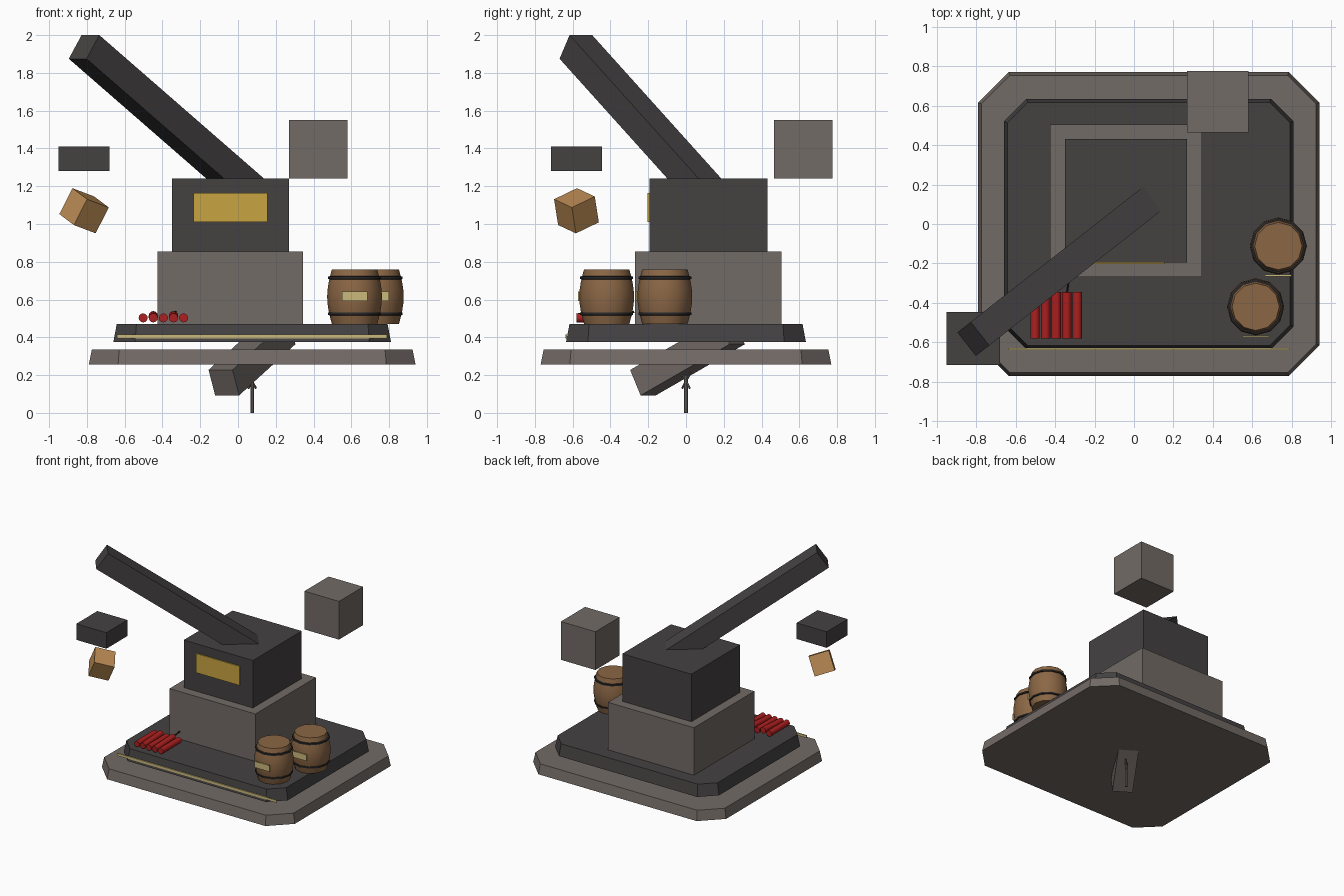
import bpy, bmesh, math
from mathutils import Matrix, Vector

if "Cube" in bpy.data.objects:
    bpy.data.objects.remove(bpy.data.objects["Cube"])


def material(name, r, g, b):
    m = bpy.data.materials.new(name)
    m.use_nodes = True
    m.diffuse_color = (r, g, b, 1)
    m.node_tree.nodes["Principled BSDF"].inputs["Base Color"].default_value = (r, g, b, 1)
    return m


STONE = material("warm grey stone", 0.17, 0.145, 0.132)
DARK = material("dark grey stone", 0.058, 0.053, 0.053)
WOOD = material("barrel wood", 0.26, 0.135, 0.06)
IRON = material("black iron", 0.022, 0.022, 0.024)
TAN = material("light wood", 0.5, 0.26, 0.09)
GOLD = material("gold", 0.58, 0.37, 0.055)
PALE = material("pale yellow", 0.6, 0.49, 0.2)
RED = material("red", 0.42, 0.014, 0.014)


def finish(bm, name, mat, smooth=False):
    bmesh.ops.recalc_face_normals(bm, faces=bm.faces[:])
    mesh = bpy.data.meshes.new(name)
    bm.to_mesh(mesh)
    bm.free()
    mesh.materials.append(mat)
    obj = bpy.data.objects.new(name, mesh)
    bpy.context.collection.objects.link(obj)
    if smooth:
        bpy.ops.object.select_all(action="DESELECT")
        obj.select_set(True)
        bpy.context.view_layer.objects.active = obj
        bpy.ops.object.shade_smooth_by_angle(angle=math.radians(40))
    return obj


def block(name, mat, center, size, rot=Matrix()):
    bm = bmesh.new()
    m = Matrix.Translation(center) @ rot @ Matrix.Diagonal((*size, 1))
    bmesh.ops.create_cube(bm, size=1, matrix=m)
    return finish(bm, name, mat)


def slab(name, mat, cx, hx, hy, cut, z0, z1, inset):
    """Eight-sided slab whose sides lean in towards the top."""
    bm = bmesh.new()
    rings = []
    for z, d in ((z0, 0), (z1, inset)):
        a, b, c = hx - d, hy - d, cut - d * 0.6
        pts = [(a, b - c), (a - c, b), (c - a, b), (-a, b - c),
               (-a, c - b), (c - a, -b), (a - c, -b), (a, c - b)]
        rings.append([bm.verts.new((cx + x, y, z)) for x, y in pts])
    low, top = rings
    bm.faces.new(low)
    bm.faces.new(top)
    for i in range(8):
        j = (i + 1) % 8
        bm.faces.new((low[i], low[j], top[j], top[i]))
    return finish(bm, name, mat)


def rod(name, mat, start, end, radius, sides=8):
    a, b = Vector(start), Vector(end)
    turn = (b - a).to_track_quat("Z", "Y").to_matrix().to_4x4()
    bm = bmesh.new()
    bmesh.ops.create_cone(bm, cap_ends=True, segments=sides, radius1=radius, radius2=radius,
                          depth=(b - a).length, matrix=Matrix.Translation((a + b) / 2) @ turn)
    return finish(bm, name, mat, True)


def beam(name, mat, end, direction, length, width):
    """Square beam from an end centre, with two faces kept level."""
    d = Vector(direction).normalized()
    side = d.cross(Vector((0, 0, 1))).normalized()
    rot = Matrix((d, side, d.cross(side))).transposed().to_4x4()
    return block(name, mat, Vector(end) + d * length / 2, (length, width, width), rot)


def lathe(name, mat, x, y, profile, sides=12):
    """Turn a closed or capped profile of (radius, height) about a vertical axis."""
    bm = bmesh.new()
    rings = []
    for r, z in profile:
        rings.append([bm.verts.new((x + r * math.cos(i * math.tau / sides),
                                    y + r * math.sin(i * math.tau / sides), z))
                      for i in range(sides)])
    for low, up in zip(rings, rings[1:]):
        for i in range(sides):
            j = (i + 1) % sides
            bm.faces.new((low[i], low[j], up[j], up[i]))
    bm.faces.new(rings[0])
    bm.faces.new(rings[-1])
    return finish(bm, name, mat, True)


# Stepped base
slab("base_slab", STONE, 0.075, 0.865, 0.77, 0.155, 0.255, 0.335, 0.016)
slab("upper_slab", DARK, 0.075, 0.735, 0.635, 0.115, 0.375, 0.47, 0.018)
block("front_trim", PALE, (0.075, -0.634, 0.405), (1.43, 0.008, 0.02))

# Pedestal, head block and its plate
block("pedestal", STONE, (-0.04, 0.118, 0.6625), (0.77, 0.775, 0.385))
block("head_block", DARK, (-0.04, 0.118, 1.0475), (0.62, 0.625, 0.385))
block("name_plate", GOLD, (-0.04, -0.199, 1.0875), (0.39, 0.009, 0.155))

# Leaning beams above and below
beam("upper_beam", DARK, (-0.815, -0.583, 1.9375), (1.148, 0.9, -1), 1.5, 0.152)
beam("lower_beam", STONE, (-0.075, -0.228, 0.16), (1.1, 1.74, 1), 0.62, 0.15)

# Small forked stake under the base
rod("stake", STONE, (0.075, 0, 0), (0.075, 0, 0.2), 0.01)
for s in (-1, 1):
    rod("stake_prong", STONE, (0.075 - s * 0.02, -s * 0.02, 0.13),
        (0.075 + s * 0.025, s * 0.025, 0.215), 0.006, 6)

# Floating blocks
block("floating_stone_cube", STONE, (0.425, 0.62, 1.395), (0.31, 0.31, 0.31))
block("floating_dark_block", DARK, (-0.815, -0.58, 1.345), (0.27, 0.27, 0.13))
e1 = Vector((21, 17.2, -8)).normalized()
e2 = Vector((-13.5, 4.4, -27))
e2 = (e2 - e1 * e2.dot(e1)).normalized()
tilt = Matrix((e1, e2, e1.cross(e2))).transposed().to_4x4()
block("floating_crate", TAN, (-0.815, -0.58, 1.07), (0.155, 0.155, 0.155), tilt)

# Barrels with hoops and labels
for x, y in ((0.617, -0.42), (0.732, -0.112)):
    body = [(0.12 + 0.025 * math.sin(math.pi * i / 8), 0.47 + 0.29 * i / 8) for i in range(9)]
    lathe("barrel", WOOD, x, y, body)
    for z in (0.525, 0.715):
        lathe("barrel_hoop", IRON, x, y,
              [(0.13, z - 0.009), (0.14, z - 0.006), (0.14, z + 0.006), (0.13, z + 0.009)])
    block("barrel_label", PALE, (x, y - 0.149, 0.617), (0.135, 0.008, 0.05))

# Bundle of red sticks with a fuse
for i in range(5):
    x = -0.502 + 0.0535 * i
    rise = 0.012 * (i % 2)
    rod("red_stick", RED, (x, -0.58, 0.503), (x, -0.345, 0.503 + rise), 0.024, 12)
rod("fuse", IRON, (-0.34, -0.35, 0.515), (-0.33, -0.275, 0.535), 0.006, 6)
